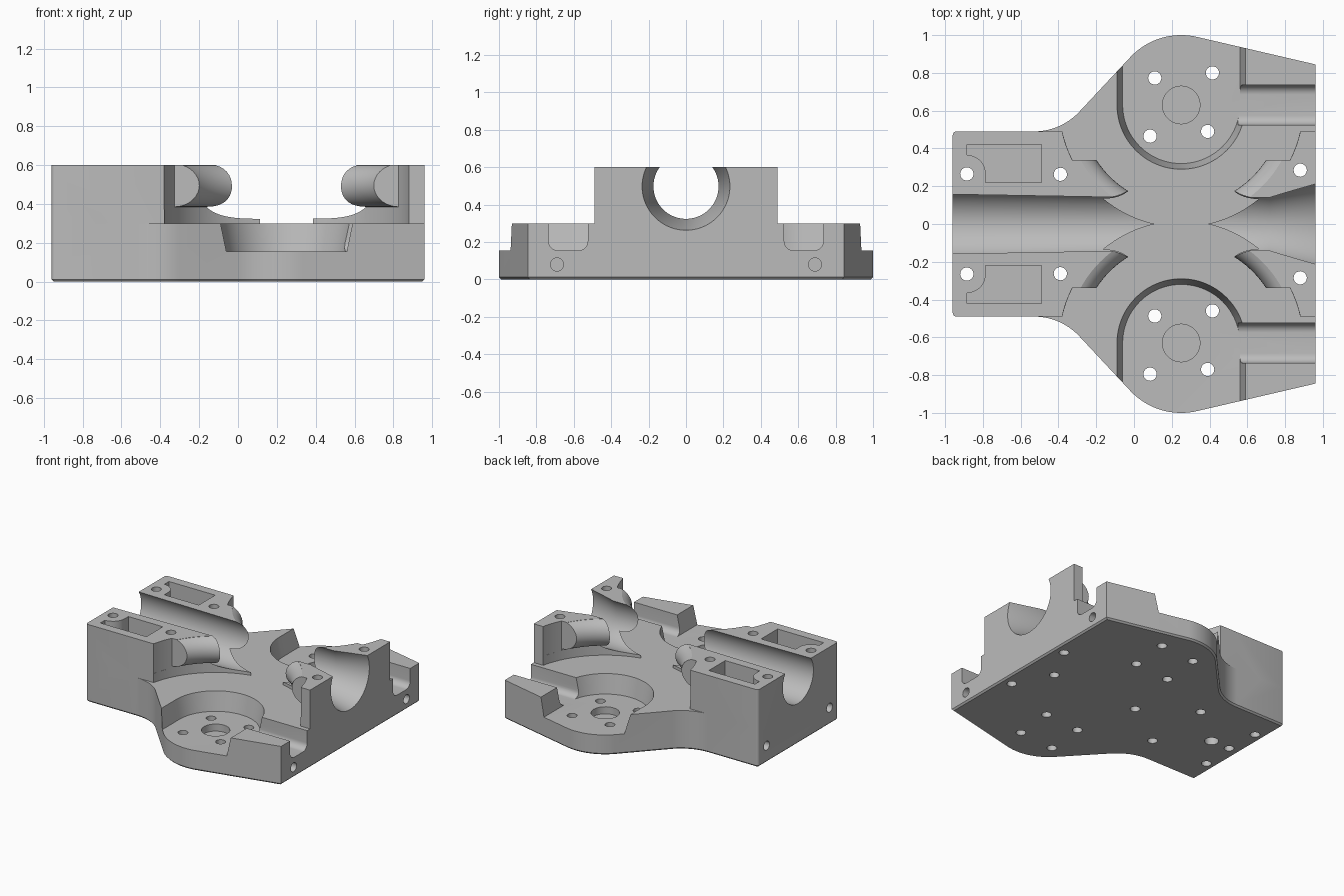
import bpy, bmesh
from math import sin, cos, radians
from mathutils import Vector

if "Cube" in bpy.data.objects:
    bpy.data.objects.remove(bpy.data.objects["Cube"])

# One plain grey for the whole machined plate
grey = bpy.data.materials.new("light_grey")
grey.use_nodes = True
grey.diffuse_color = (0.5, 0.5, 0.5, 1)
grey.node_tree.nodes["Principled BSDF"].inputs["Base Color"].default_value = (0.5, 0.5, 0.5, 1)

WHEEL = (0.25, 0.63)   # wheel axis, mirrored in y
TOP, DECK, FLOOR = 0.6, 0.3, 0.155


def arc(cx, cy, r, a0, a1, n):
    steps = [radians(a0 + (a1 - a0) * i / n) for i in range(n + 1)]
    return [(cx + r * cos(a), cy + r * sin(a)) for a in steps]


def loft(name, rings, bevel=0):
    """Closed solid through matching rings of 3D points."""
    bm = bmesh.new()
    loops = [[bm.verts.new(p) for p in ring] for ring in rings]
    n = len(loops[0])
    for a, b in zip(loops, loops[1:]):
        for i in range(n):
            j = (i + 1) % n
            bm.faces.new((a[i], a[j], b[j], b[i]))
    bm.faces.new(loops[0])
    bm.faces.new(loops[-1])
    bmesh.ops.recalc_face_normals(bm, faces=bm.faces)
    if bevel:
        low = [e for e in bm.edges if all(v.co.z < 1e-4 for v in e.verts)]
        bmesh.ops.bevel(bm, geom=low, offset=bevel, segments=1, affect='EDGES')
    mesh = bpy.data.meshes.new(name)
    bm.to_mesh(mesh)
    bm.free()
    obj = bpy.data.objects.new(name, mesh)
    bpy.context.collection.objects.link(obj)
    return obj


def prism(name, outline, z0, z1, bevel=0):
    return loft(name, [[(x, y, z) for x, y in outline] for z in (z0, z1)], bevel)


def lathe(name, profile, x, y, n):
    """Solid of revolution on a vertical axis from (radius, z) pairs."""
    return loft(name, [[(px, py, z) for px, py in arc(x, y, r, 0, 360, n)[:-1]]
                       for r, z in profile])


def lathe_x(name, profile, y, z, n):
    """Solid of revolution on an axis along x from (radius, x) pairs."""
    return loft(name, [[(x, py, pz) for py, pz in arc(y, z, r, 0, 360, n)[:-1]]
                       for r, x in profile])


def flip(points, side):
    return [(x, y * side) for x, y in points]


# Body: waisted outline with two rounded wings
half = (arc(-0.94, 0.47, 0.02, 180, 90, 4) + arc(-0.53, 0.82, 0.33, 270, 315, 16)
        + arc(*WHEEL, 0.37, 135, 77, 24) + [(0.96, 0.845)])
body = prism("drive_housing", half + flip(half, -1)[::-1], 0, TOP, bevel=0.012)
body.data.materials.append(grey)


def cut(cutter):
    mod = body.modifiers.new("cut", 'BOOLEAN')
    mod.operation = 'DIFFERENCE'
    mod.solver = 'EXACT'
    mod.object = cutter
    bpy.context.view_layer.objects.active = body
    bpy.ops.object.modifier_apply(modifier=mod.name)
    bpy.data.objects.remove(cutter)


def hole(x, y, r=0.035, z0=-0.1, z1=0.8):
    cut(lathe("hole", [(r, z0), (r, z1)], x, y, 24))


wx, wy = WHEEL
for side in (1, -1):
    # Lower the wings to deck height
    wing = [(-1.2, 0.49), (1.2, 0.49), (1.2, 1.2), (-1.2, 1.2)]
    cut(prism("wing_step", flip(wing, side), DECK, 0.8))

    # Grooved wheel clearance: a rounded lip bulges toward the wheel
    lip = [(0.645 - dr, z) for dr, z in arc(0, 0.495, 0.11, -90, 70, 16)]
    profile = [(0.645, DECK)] + lip + [(lip[-1][0], 0.8)]
    cut(lathe("wheel_clearance", profile, wx, wy * side, 128))
    # The lip stops short of the block sides
    cut(prism("lip_end", flip(arc(wx, wy, 0.646, -26.7, 206.7, 90), side), 0.37, 0.8))

    # Tapered motor pocket, open toward the wing edge
    rings = []
    for r, z in ((0.31, FLOOR), (0.34, DECK), (0.34, 0.4)):
        u = arc(wx, wy, r, 180, 360, 48) + [(wx + r, 1.2), (wx - r, 1.2)]
        rings.append([(x, y, z) for x, y in flip(u, side)])
    cut(loft("motor_pocket", rings))

    # Round-bottomed cable channel out to the end
    section = ([(0.525, 0.4)] + arc(0.575, FLOOR + 0.05, 0.05, 180, 270, 8)
               + arc(0.685, FLOOR + 0.05, 0.05, 270, 360, 8) + [(0.735, 0.4)])
    cut(loft("cable_channel", [[(x, y, z) for y, z in flip([(a * side, b) for a, b in section], 1)]
                               for x in (0.45, 1.2)]))

    # Shaft recess and four motor bolt holes
    hole(wx, wy * side, 0.1, 0.1, 0.25)
    for dx, dy in ((-0.14, 0.143), (0.165, 0.17), (-0.165, -0.165), (0.14, -0.14)):
        hole(wx + dx, wy * side + dy)

    # Rectangular top recess with a boss left round the corner bolt
    recess = ([(-0.785, 0.22)] + arc(-0.885, 0.265, 0.1, -10, 90, 12)[1:]
              + [(-0.885, 0.42), (-0.49, 0.42), (-0.49, 0.22)])
    cut(prism("top_recess", flip(recess, side), 0.48, 0.8))

    # Clamping bolts and end-face screw holes
    for x, y in ((-0.885, 0.265), (-0.39, 0.263), (0.88, 0.285)):
        hole(x, y * side)
    cut(lathe_x("end_screw", [(0.035, 0.76), (0.035, 1.1)], 0.69 * side, 0.08, 24))
    cut(lathe_x("end_screw", [(0.035, -1.1), (0.035, -0.76)], 0.385 * side, 0.13, 24))

# Guide bore running lengthwise, flared at the +x end
cut(lathe_x("guide_bore", [(0.188, -1.0), (0.175, -0.1), (0.174, 0.72), (0.245, 1.0)],
            0, 0.498, 96))

# Blind holes on the underside
for x, r in ((0.73, 0.035), (-0.01, 0.035), (-0.87, 0.035), (-0.71, 0.05)):
    hole(x, 0, r, -0.1, 0.18)

# Smooth the curved walls, keep machined edges crisp
for poly in body.data.polygons:
    poly.material_index = 0
bpy.ops.object.select_all(action='DESELECT')
body.select_set(True)
bpy.context.view_layer.objects.active = body
bpy.ops.object.shade_smooth_by_angle(angle=radians(25))
